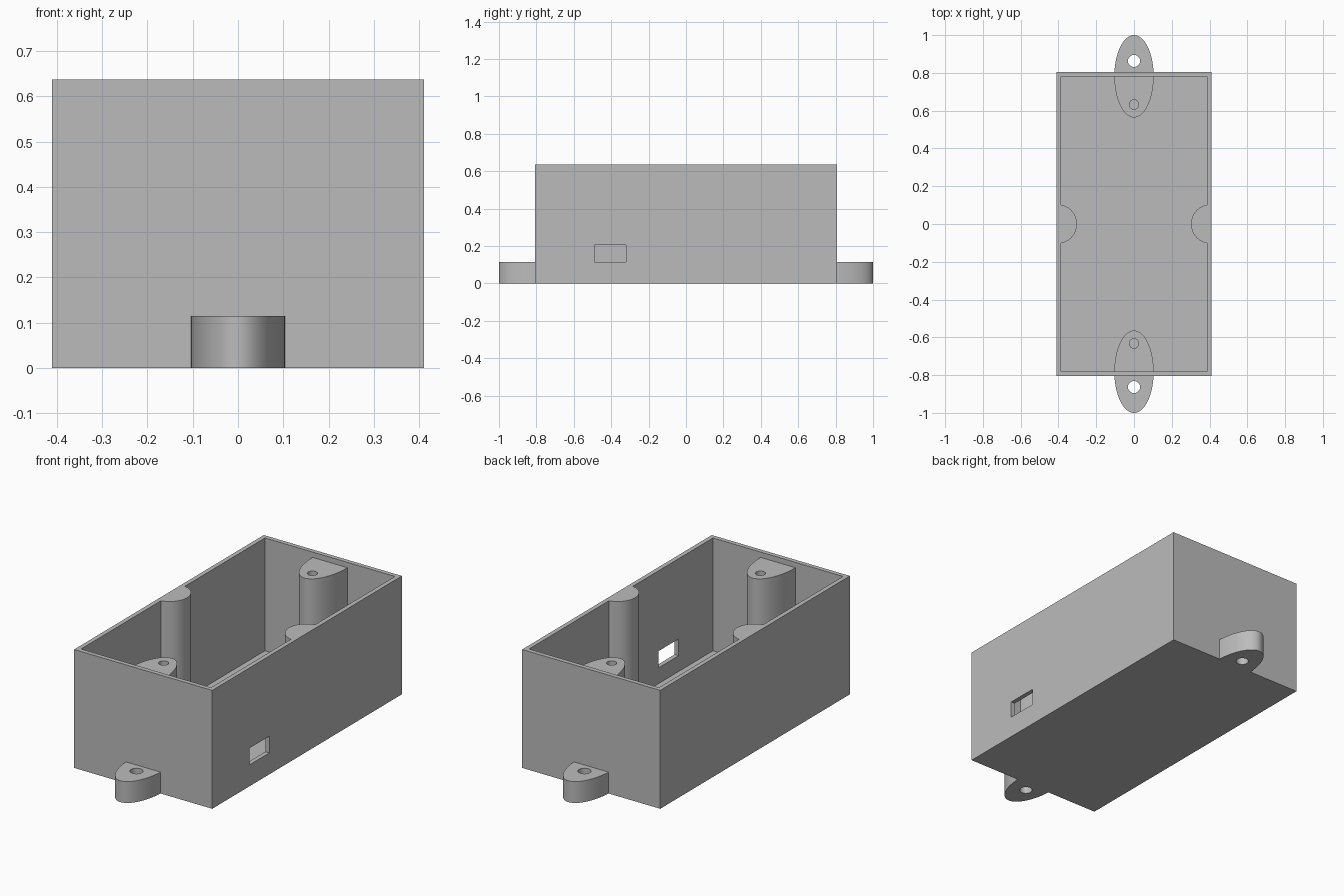
import bpy, bmesh
from math import sin, cos, pi, asin, sqrt, radians

if "Cube" in bpy.data.objects:
    bpy.data.objects.remove(bpy.data.objects["Cube"], do_unlink=True)

# Main dimensions
HALF_X, HALF_Y, HEIGHT = 0.411, 0.806, 0.637
WALL, FLOOR = 0.024, 0.03
IN_X, IN_Y = HALF_X - WALL, HALF_Y - WALL
LUG_TOP, POST_TOP = 0.115, 0.608
EAR_W, EAR_L = 0.104, 0.218          # half axes of the ear ellipse

grey = bpy.data.materials.new("plain grey plastic")
grey.use_nodes = True
colour = (0.5, 0.5, 0.5, 1)
grey.diffuse_color = colour
grey.node_tree.nodes["Principled BSDF"].inputs["Base Color"].default_value = colour


def prism(name, outline, z0, z1):
    """Extrude a flat outline from z0 up to z1."""
    bm = bmesh.new()
    base = bm.faces.new([bm.verts.new((x, y, z0)) for x, y in outline])
    top = bmesh.ops.extrude_face_region(bm, geom=[base])["geom"]
    moved = [v for v in top if isinstance(v, bmesh.types.BMVert)]
    bmesh.ops.translate(bm, verts=moved, vec=(0, 0, z1 - z0))
    bmesh.ops.recalc_face_normals(bm, faces=bm.faces)
    mesh = bpy.data.meshes.new(name)
    bm.to_mesh(mesh)
    bm.free()
    mesh.materials.append(grey)
    obj = bpy.data.objects.new(name, mesh)
    bpy.context.collection.objects.link(obj)
    return obj


def rect(x0, x1, y0, y1):
    return [(x0, y0), (x1, y0), (x1, y1), (x0, y1)]


def arc(cx, cy, rx, ry, start, end, steps=40):
    angles = [start + (end - start) * i / steps for i in range(steps + 1)]
    return [(cx + rx * cos(a), cy + ry * sin(a)) for a in angles]


def circle(cx, cy, r):
    return arc(cx, cy, r, r, 0, 2 * pi, 32)[:-1]


def activate(obj):
    bpy.ops.object.select_all(action='DESELECT')
    obj.select_set(True)
    bpy.context.view_layer.objects.active = obj


def cut(obj, cutter):
    """Subtract the cutter and throw it away."""
    cutter.hide_render = True
    activate(obj)
    mod = obj.modifiers.new("cut", 'BOOLEAN')
    mod.operation, mod.solver, mod.object = 'DIFFERENCE', 'EXACT', cutter
    bpy.ops.object.modifier_apply(modifier=mod.name)
    bpy.data.objects.remove(cutter, do_unlink=True)


def smooth(obj):
    activate(obj)
    bpy.ops.object.shade_smooth_by_angle(angle=radians(30))


# Open box with a cable window in its left wall
housing = prism("housing", rect(-HALF_X, HALF_X, -HALF_Y, HALF_Y), 0, HEIGHT)
cut(housing, prism("cavity", rect(-IN_X, IN_X, -IN_Y, IN_Y), FLOOR, HEIGHT + 0.2))
cut(housing, prism("window", rect(IN_X - 0.05, HALF_X + 0.05, -0.49, -0.32), LUG_TOP, 0.205))

# Outer mounting lugs and inner screw posts at both ends
clip = asin(WALL / EAR_L)
for side, label in ((-1, "front"), (1, "back")):
    lug = prism(label + "_mounting_lug",
                arc(0, side * IN_Y, EAR_W, side * EAR_L, clip, pi - clip), 0, LUG_TOP)
    cut(lug, prism("lug_hole", circle(0, side * 0.863, 0.032), -0.1, 0.3))
    smooth(lug)

    post = prism(label + "_screw_post",
                 arc(0, side * IN_Y, EAR_W, -side * EAR_L, 0, pi), FLOOR, POST_TOP)
    cut(post, prism("post_hole", circle(0, side * 0.632, 0.025), 0.3, 0.8))
    smooth(post)

# Rounded ribs half way along the side walls, flush with the rim
centre = 0.406
spread = asin(sqrt(EAR_W ** 2 - (centre - IN_X) ** 2) / EAR_W)
for side, label in ((-1, "right"), (1, "left")):
    outline = [(side * x, y) for x, y in
               arc(centre, 0, EAR_W, EAR_W, pi - spread, pi + spread)]
    smooth(prism(label + "_side_rib", outline, FLOOR, HEIGHT))
